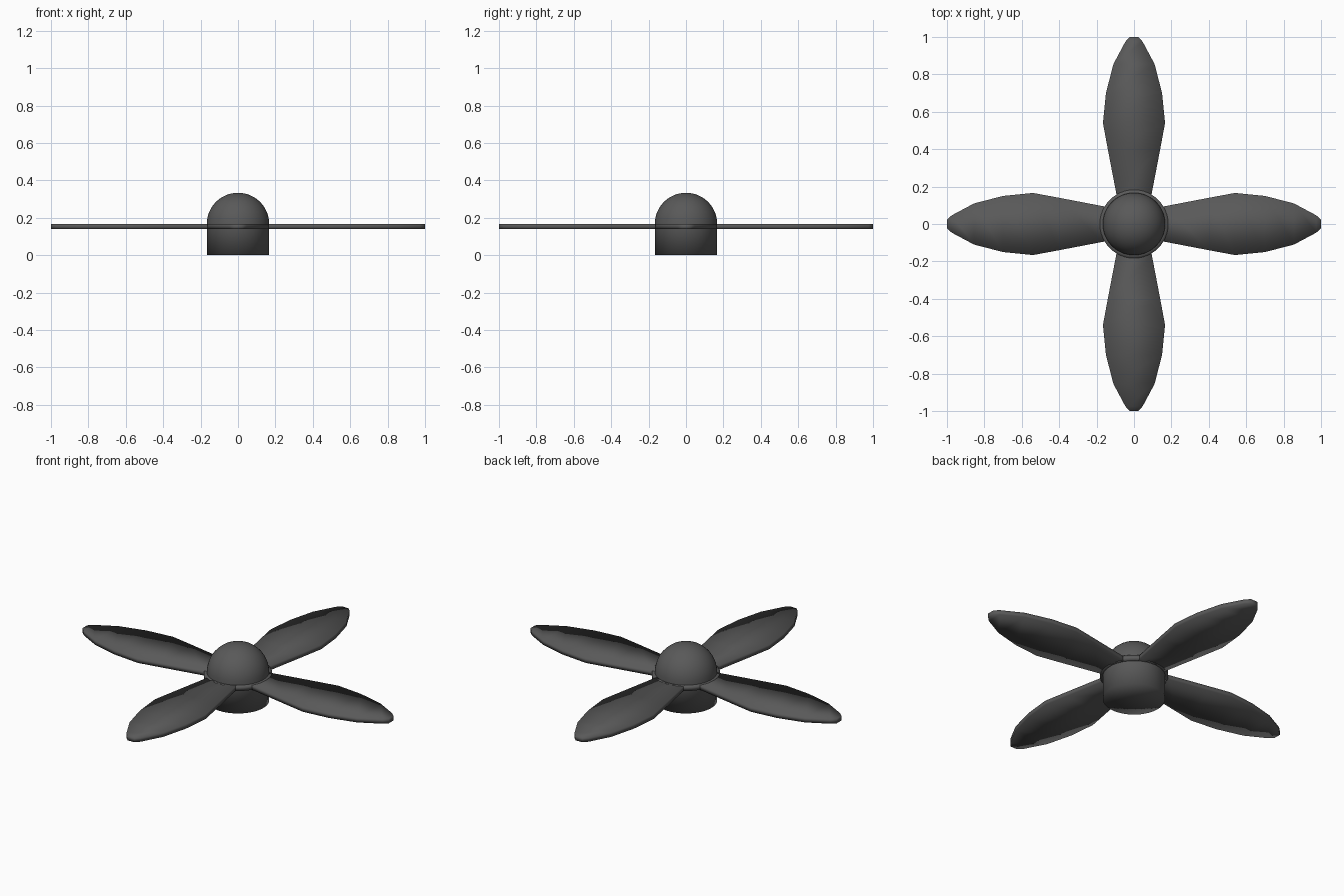
import bpy, bmesh, math

if "Cube" in bpy.data.objects:
    bpy.data.objects.remove(bpy.data.objects["Cube"])

mat = bpy.data.materials.new("dark_grey")
mat.diffuse_color = (0.1, 0.1, 0.1, 1)
mat.use_nodes = True
mat.node_tree.nodes["Principled BSDF"].inputs["Base Color"].default_value = mat.diffuse_color


def make_object(name, bm):
    bmesh.ops.recalc_face_normals(bm, faces=bm.faces)
    for f in bm.faces:
        f.smooth = True
    me = bpy.data.meshes.new(name)
    bm.to_mesh(me)
    bm.free()
    me.materials.append(mat)
    ob = bpy.data.objects.new(name, me)
    bpy.context.collection.objects.link(ob)
    return ob


def lathe(name, profile, sides, closed=False):
    """Spin an (r, z) profile around z."""
    bm = bmesh.new()
    vs = [bm.verts.new((r, 0, z)) for r, z in profile]
    es = [bm.edges.new(p) for p in zip(vs, vs[1:])]
    if closed:
        es.append(bm.edges.new((vs[-1], vs[0])))
    bmesh.ops.spin(bm, geom=vs + es, cent=(0, 0, 0), axis=(0, 0, 1),
                   angle=math.tau, steps=sides, use_duplicate=False)
    bmesh.ops.remove_doubles(bm, verts=bm.verts, dist=1e-5)
    return make_object(name, bm)


R, Z0, Z1 = 0.167, 0.14, 0.167

# Hub: short cylinder with flat base
lathe("hub", [(0, 0), (R, 0), (R, R)], 48)

# Domed nose cap
dome = [(R * math.cos(i * math.pi / 24), R + R * math.sin(i * math.pi / 24)) for i in range(12)]
lathe("nose_dome", dome + [(0, 2 * R)], 48)

# Thin collar where the blades meet the hub
lathe("collar", [(0.15, Z0), (0.183, Z0), (0.183, Z1), (0.15, Z1)], 48, closed=True)

# Blades: flat leaf-shaped slabs, (distance, half width) along the length
outline = [(0.1, 0.083), (0.17, 0.096), (0.4, 0.14), (0.54, 0.166), (0.70, 0.15),
           (0.855, 0.11), (0.975, 0.046), (1.0, 0.022)]


def blade(name, angle):
    bm = bmesh.new()
    rows = [[bm.verts.new((d, s * w, z)) for s, z in ((-1, Z0), (1, Z0), (1, Z1), (-1, Z1))]
            for d, w in outline]
    for a, b in zip(rows, rows[1:]):
        for i in range(4):
            j = (i + 1) % 4
            bm.faces.new((a[i], a[j], b[j], b[i]))
    bm.faces.new(rows[0])
    bm.faces.new(rows[-1])
    ob = make_object(name, bm)
    ob.rotation_euler.z = angle


for k, side in enumerate(("right", "back", "left", "front")):
    blade("blade_" + side, k * math.pi / 2)
